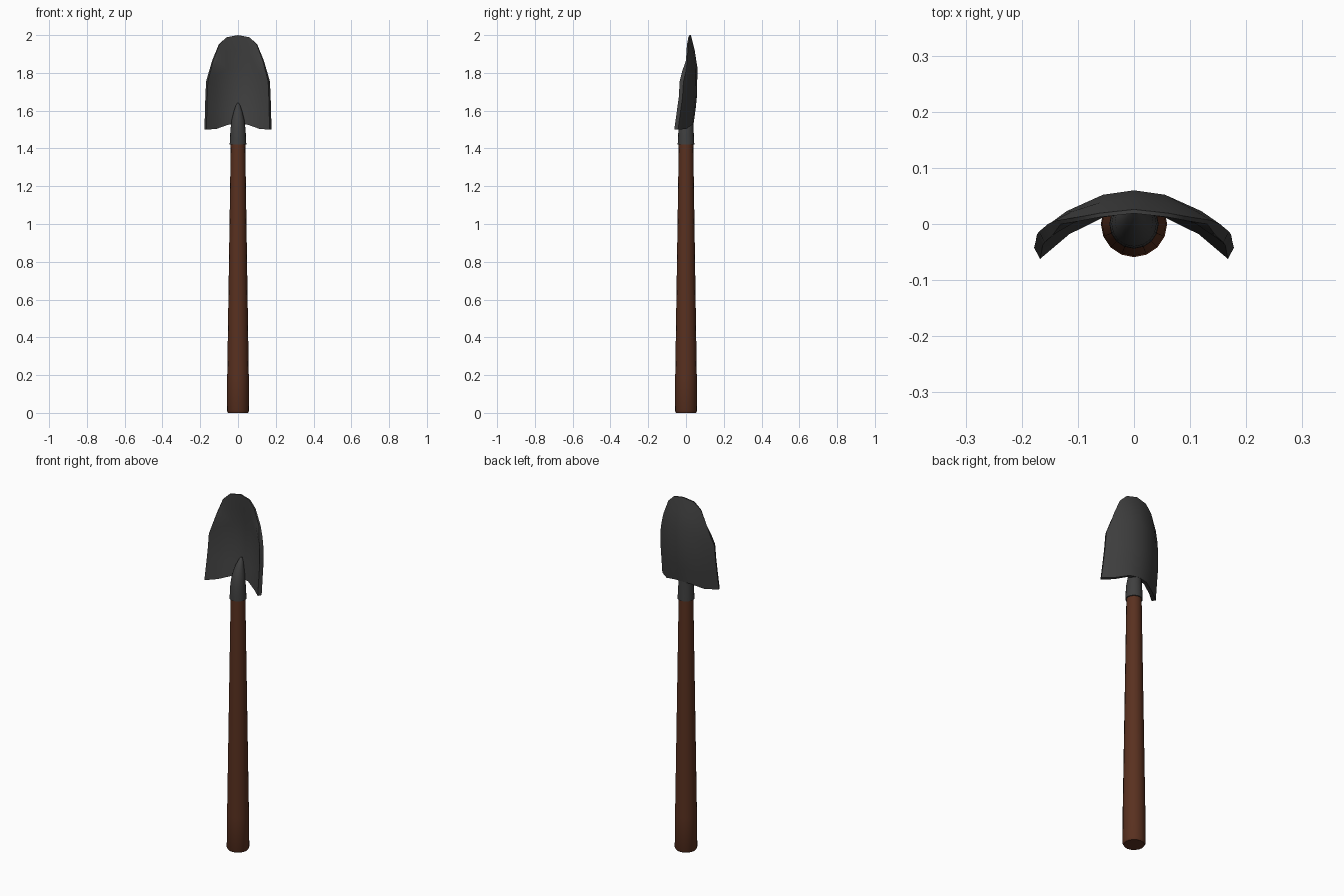
import bpy, math

if "Cube" in bpy.data.objects:
    bpy.data.objects.remove(bpy.data.objects["Cube"])


def material(name, rgb):
    m = bpy.data.materials.new(name)
    m.diffuse_color = (*rgb, 1)
    m.use_nodes = True
    m.node_tree.nodes["Principled BSDF"].inputs["Base Color"].default_value = m.diffuse_color
    return m


def finish(name, verts, faces, mat, angle=40):
    me = bpy.data.meshes.new(name)
    me.from_pydata(verts, [], faces)
    me.materials.append(mat)
    ob = bpy.data.objects.new(name, me)
    bpy.context.collection.objects.link(ob)
    bpy.ops.object.select_all(action='DESELECT')
    bpy.context.view_layer.objects.active = ob
    ob.select_set(True)
    bpy.ops.object.mode_set(mode='EDIT')
    bpy.ops.mesh.select_all(action='SELECT')
    bpy.ops.mesh.normals_make_consistent(inside=False)
    bpy.ops.object.mode_set(mode='OBJECT')
    bpy.ops.object.shade_smooth_by_angle(angle=math.radians(angle))
    return ob


def loft(name, rings, mat, n=16):
    """Round tube through rings of (z, radius, centre y), capped at both ends."""
    verts = [(r * math.cos(2 * math.pi * i / n), cy + r * math.sin(2 * math.pi * i / n), z)
             for z, r, cy in rings for i in range(n)]
    faces = [(k * n + i, k * n + (i + 1) % n, (k + 1) * n + (i + 1) % n, (k + 1) * n + i)
             for k in range(len(rings) - 1) for i in range(n)]
    faces += [tuple(range(n)), tuple(range(len(verts) - n, len(verts)))]
    return finish(name, verts, faces, mat)


def lerp_table(table, z):
    for (z0, y0), (z1, y1) in zip(table, table[1:]):
        if z <= z1:
            return y0 + (y1 - y0) * (z - z0) / (z1 - z0)
    return table[-1][1]


wood = material("wood", (0.1, 0.03, 0.014))
steel = material("dark_steel", (0.05, 0.05, 0.05))

# Tapered wooden handle with a softened butt end
loft("handle", [(0, 0.053, 0), (0.012, 0.059, 0), (0.2, 0.057, 0), (1.45, 0.038, 0)], wood)

# Socket that narrows and runs up onto the blade face
loft("socket", [(1.42, 0.044, 0), (1.445, 0.043, 0), (1.50, 0.040, 0), (1.55, 0.034, 0.005),
                (1.595, 0.023, 0.014), (1.625, 0.013, 0.024), (1.64, 0.004, 0.031)], steel)

# Dished blade: each row lists (half width, height) from the centre to the edge
rows = [
    [(0, 1.53), (0.055, 1.525), (0.12, 1.503), (0.178, 1.50)],
    [(0, 1.61), (0.055, 1.61), (0.12, 1.60), (0.175, 1.59)],
    [(0, 1.69), (0.055, 1.69), (0.12, 1.68), (0.173, 1.67)],
    [(0, 1.83), (0.055, 1.82), (0.12, 1.79), (0.169, 1.755)],
    [(0, 1.92), (0.06, 1.91), (0.112, 1.87), (0.153, 1.81)],
    [(0, 2.0), (0.062, 1.988), (0.102, 1.95), (0.137, 1.865)],
]
spine = [(1.49, 0.038), (1.53, 0.04), (1.60, 0.05), (1.68, 0.059),
         (1.83, 0.06), (1.92, 0.046), (2.0, 0.026)]
verts = []
for row in rows:
    full = [(-x, z) for x, z in reversed(row[1:])] + row
    verts += [(x, lerp_table(spine, z) - 2.55 * x * x, z) for x, z in full]
c = 7
nr = len(rows)
# Front skin is the back skin shifted forward, thinner at the cutting edge
back = list(verts)
for k in range(nr):
    t = 0.007 if k == nr - 1 else 0.02
    for x, y, z in back[k * c:(k + 1) * c]:
        verts.append((x * (1 - 0.06 * abs(x) / 0.18), y - t, z))
o = nr * c
faces = []
for k in range(nr - 1):
    for i in range(c - 1):
        q = (k * c + i, k * c + i + 1, (k + 1) * c + i + 1, (k + 1) * c + i)
        faces += [q, tuple(o + v for v in reversed(q))]
rim = ([i for i in range(c)] + [k * c + c - 1 for k in range(1, nr)]
       + [(nr - 1) * c + i for i in range(c - 2, -1, -1)] + [k * c for k in range(nr - 2, 0, -1)])
for a, b in zip(rim, rim[1:] + rim[:1]):
    faces.append((a, b, o + b, o + a))
finish("blade", verts, faces, steel)
